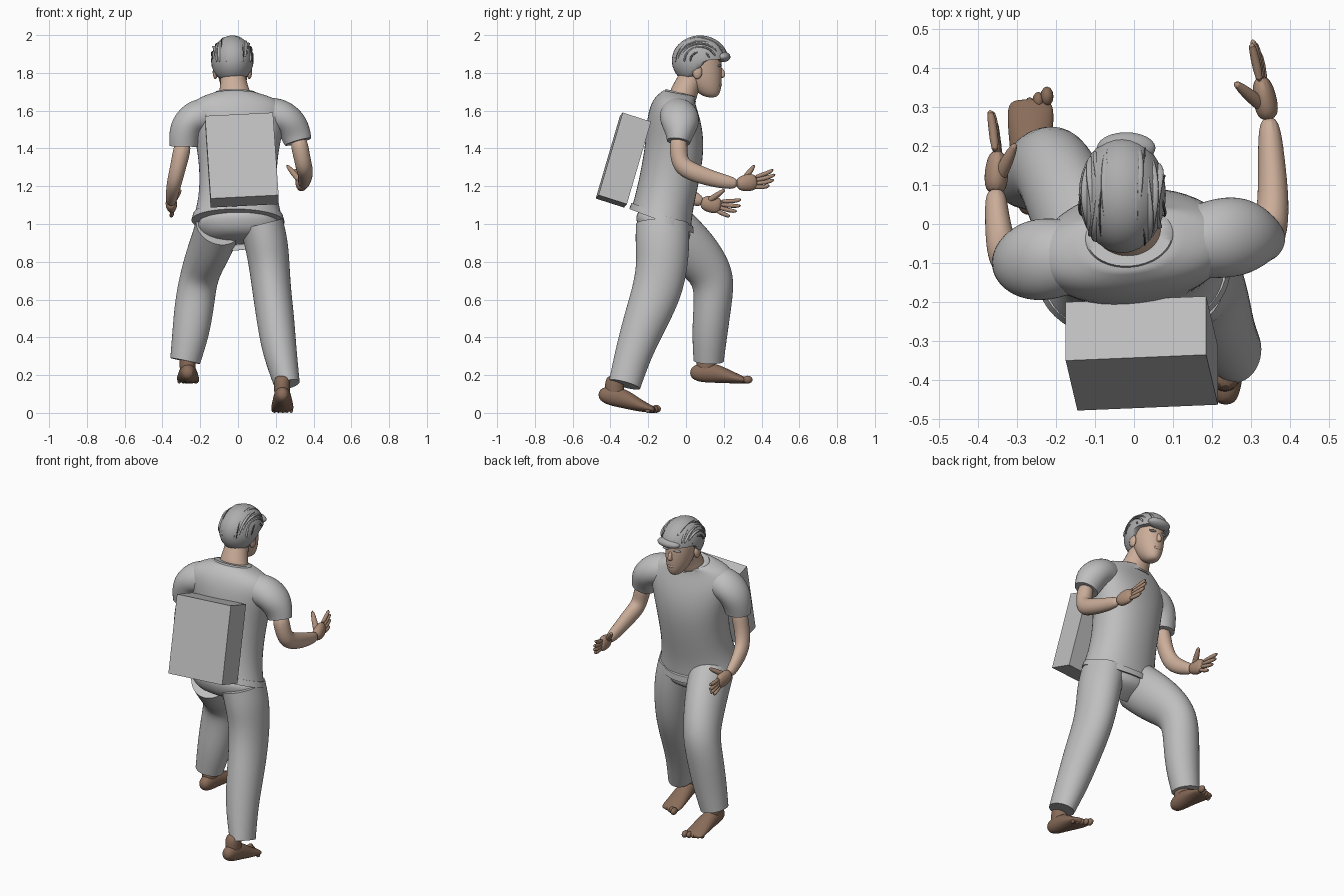
import bpy, bmesh, math
from mathutils import Vector, Matrix

if "Cube" in bpy.data.objects:
    bpy.data.objects.remove(bpy.data.objects["Cube"])


def material(name, rgb):
    m = bpy.data.materials.new(name)
    m.use_nodes = True
    m.diffuse_color = (*rgb, 1)
    m.node_tree.nodes["Principled BSDF"].inputs["Base Color"].default_value = (*rgb, 1)
    return m


CLOTH = material("grey cloth", (0.52, 0.52, 0.52))
BOX = material("grey box", (0.52, 0.52, 0.52))
HAIR = material("grey hair", (0.42, 0.42, 0.42))
DARK = material("dark hair strand", (0.10, 0.10, 0.10))
SKIN = material("light skin", (0.60, 0.42, 0.32))
HAND = material("hand skin", (0.42, 0.27, 0.19))
FOOT = material("foot skin", (0.25, 0.15, 0.10))


def finish(name, bm, mat, levels=0, smooth=True):
    bmesh.ops.recalc_face_normals(bm, faces=bm.faces[:])
    me = bpy.data.meshes.new(name)
    bm.to_mesh(me)
    bm.free()
    me.materials.append(mat)
    ob = bpy.data.objects.new(name, me)
    bpy.context.collection.objects.link(ob)
    if smooth:
        bpy.ops.object.select_all(action="DESELECT")
        ob.select_set(True)
        bpy.context.view_layer.objects.active = ob
        bpy.ops.object.shade_smooth_by_angle(angle=math.radians(65))
    if levels:
        mod = ob.modifiers.new("smooth", "SUBSURF")
        mod.levels = mod.render_levels = levels
    return ob


def loft(name, rings, mat, side=(1, 0, 0), sharp=False, n=12, levels=2, power=1.0):
    """Skin elliptical rings (x, y, z, r_side, r_other[, lean]) along their path."""
    bm = bmesh.new()
    crease = bm.edges.layers.float.new("crease_edge")
    pts = [Vector(r[:3]) for r in rings]
    loops = []
    for i, r in enumerate(rings):
        t = pts[min(i + 1, len(pts) - 1)] - pts[max(i - 1, 0)]
        if len(r) > 5:
            t = Vector((0, r[5], 1))
        t.normalize()
        s = Vector(side)
        s = (s - t * s.dot(t)).normalized()
        o = t.cross(s)
        loop = []
        for k in range(n):
            a = 2 * math.pi * (k + 0.5) / n
            c, d = math.cos(a), math.sin(a)
            c = math.copysign(abs(c) ** power, c)
            d = math.copysign(abs(d) ** power, d)
            loop.append(bm.verts.new(pts[i] + 1.045 * (s * c * r[3] + o * d * r[4])))
        loops.append(loop)
    for a, b in zip(loops, loops[1:]):
        for k in range(n):
            bm.faces.new((a[k], a[(k + 1) % n], b[(k + 1) % n], b[k]))
    for loop in (loops[0], loops[-1]):
        f = bm.faces.new(loop)
        if sharp:
            for e in f.edges:
                e[crease] = 1
    return finish(name, bm, mat, levels)


def ball(name, centre, radii, mat, shape=None, seg=24):
    bm = bmesh.new()
    bmesh.ops.create_uvsphere(bm, u_segments=seg, v_segments=seg * 2 // 3, radius=1)
    for v in bm.verts:
        v.co = Vector(c + r * p for c, r, p in zip(centre, radii, v.co))
        if shape:
            shape(v.co)
    return finish(name, bm, mat)


# Shirt body, collar and sash, turned slightly so the +x shoulder leads
turn = (1, 0.12, 0)
loft("shirt", [
    (0.0, -0.13, 1.03, .235, .165, .38), (0.0, -0.115, 1.12, .21, .155, .30),
    (0.0, -0.085, 1.25, .20, .155, .2), (0.0, -0.06, 1.40, .215, .155, .12),
    (0.0, -0.06, 1.52, .245, .145, .1), (0.0, -0.065, 1.605, .265, .125, .1),
    (-0.005, -0.06, 1.665, .215, .10, .1), (-0.012, -0.035, 1.69, .12, .085, .2)],
    CLOTH, turn, sharp=True, power=0.9)
loft("collar", [(-0.012, -0.033, 1.665, .125, .088, .25), (-0.012, -0.03, 1.695, .11, .08, .25)],
     CLOTH, turn, sharp=True)
loft("sash", [(0.0, -0.13, 1.015, .248, .182, .38), (0.0, -0.125, 1.05, .238, .174, .38)],
     CLOTH, turn, sharp=True)

# Sleeves
loft("left_sleeve", [
    (0.14, -0.05, 1.575, .09, .095), (0.225, -0.035, 1.575, .105, .095),
    (0.285, -0.03, 1.53, .10, .088), (0.308, -0.035, 1.47, .072, .08),
    (0.318, -0.04, 1.435, .062, .072)], CLOTH, (0, 1, 0), sharp=True)
loft("right_sleeve", [
    (-0.14, -0.08, 1.575, .09, .095), (-0.225, -0.09, 1.57, .108, .095),
    (-0.275, -0.095, 1.52, .10, .088), (-0.287, -0.10, 1.45, .08, .08),
    (-0.288, -0.10, 1.41, .07, .074)], CLOTH, (0, 1, 0), sharp=True)

# Bare arms
loft("left_arm", [
    (0.315, -0.04, 1.47, .05, .05), (0.337, -0.04, 1.36, .043, .047),
    (0.35, -0.02, 1.30, .044, .052), (0.358, 0.06, 1.265, .04, .048),
    (0.352, 0.17, 1.23, .034, .04), (0.345, 0.28, 1.21, .027, .032)], SKIN)
loft("right_arm", [
    (-0.285, -0.10, 1.45, .05, .05), (-0.31, -0.105, 1.33, .043, .046),
    (-0.335, -0.085, 1.23, .04, .05), (-0.345, -0.03, 1.18, .036, .046),
    (-0.352, 0.03, 1.14, .03, .038), (-0.355, 0.09, 1.112, .026, .03)], SKIN)


# Hands: palm, four fingers fanned between first and last tip, and a thumb
def hand(side, wrist, knuckle, first, last, thumb):
    w, k, f, l, t = map(Vector, (wrist, knuckle, first, last, thumb))
    loft(side + "_palm", [(*w, .025, .03), (*w.lerp(k, .45), .033, .047),
                          (*w.lerp(k, 1.05), .022, .044)], HAND)
    spread = (f - l).normalized()
    for i in range(4):
        tip = f.lerp(l, i / 3) + (k - w).normalized() * (.018 if i in (1, 2) else 0)
        base = k + spread * (.033 - .022 * i)
        mid = base.lerp(tip, .5) + Vector((0, .006, -.006))
        loft(f"{side}_finger_{i + 1}", [(*base.lerp(w, .2), .012, .012), (*mid, .0125, .0125),
                                       (*tip, .009, .009)], HAND, n=8, levels=1)
    root = w.lerp(k, .25)
    loft(side + "_thumb", [(*root, .018, .02), (*root.lerp(t, .55), .017, .018),
                           (*t, .009, .009)], HAND, (0, 0, 1), n=8, levels=1)


hand("left", (0.346, 0.265, 1.21), (0.325, 0.375, 1.225),
     (0.30, 0.465, 1.29), (0.318, 0.445, 1.205), (0.255, 0.365, 1.315))
hand("right", (-0.355, 0.075, 1.115), (-0.35, 0.185, 1.095),
     (-0.37, 0.295, 1.13), (-0.355, 0.235, 1.04), (-0.302, 0.21, 1.185))

# Trousers
loft("hips", [(0.0, -0.125, 1.06, .20, .145, .3), (0.005, -0.12, 0.98, .228, .15, .2),
              (0.01, -0.105, 0.91, .18, .125, .1), (0.02, -0.09, 0.87, .07, .07)], CLOTH)
loft("left_trouser_leg", [
    (.125, -.125, 1.0, .115, .14), (.15, -.125, .90, .115, .143), (.165, -.125, .79, .108, .136),
    (.178, -.15, .65, .102, .132), (.198, -.21, .50, .10, .118),
    (.218, -.275, .33, .092, .098), (.26, -.325, .15, .068, .085)], CLOTH, sharp=True)
loft("right_trouser_leg", [
    (-.105, -.10, .99, .12, .14), (-.135, -.01, .90, .115, .142), (-.175, .08, .81, .108, .13),
    (-.21, .15, .71, .10, .115), (-.23, .142, .58, .105, .10),
    (-.25, .125, .42, .098, .094), (-.28, .12, .275, .08, .08)], CLOTH, sharp=True)


# Bare feet: heel-to-ball loft, ankle and toes; lift raises the heel
def foot(side, x, y, z, lift, inner):
    def up(d):
        return z + lift * max(0, 1 - d / .25)
    body = [(0, .05, .025, .025), (.05, .055, .042, .052), (.13, .055, .048, .053),
            (.22, .032, .058, .032), (.28, .02, .06, .02), (.30, .016, .045, .012)]
    loft(side + "_foot", [(x, y + d, up(d) + h, a, b, ) for d, h, a, b in body], FOOT)
    loft(side + "_ankle", [(x, y + .09, up(.09) + .04, .042, .055),
                           (x - .003, y + .085, up(.09) + .10, .042, .05),
                           (x, y + .09, up(.09) + .17, .045, .05)], FOOT)
    for i in range(5):
        r = .021 - .0022 * i
        ball(f"{side}_toe_{i + 1}", (x + inner * (.042 - .022 * i), y + .307 - .011 * i, up(.3) + r),
             (r * .8, r * 1.2, r), FOOT, seg=12)


foot("left", .235, -.465, 0.0, .05, -1)
foot("right", -.265, .02, .155, 0.005, 1)

# Neck, head, nose, ears, brow
loft("neck", [(-.012, -.025, 1.65, .10, .078, .3), (-.018, -.01, 1.70, .08, .07, .4),
              (-.025, .025, 1.77, .066, .066, .4), (-.03, .06, 1.85, .06, .06, .4)], SKIN)
loft("head", [(-.022, .135, 1.668, .025, .03, 0), (-.023, .118, 1.70, .052, .066, 0),
              (-.027, .098, 1.76, .076, .092, 0), (-.03, .085, 1.84, .086, .105, 0),
              (-.03, .08, 1.92, .085, .10, 0), (-.03, .08, 1.975, .045, .05, 0)], SKIN)
loft("nose", [(-.025, .182, 1.83, .009, .012, 0), (-.024, .192, 1.795, .014, .02, 0),
              (-.024, .188, 1.772, .016, .016, 0)], SKIN, n=8)
ball("mouth", (-.023, .176, 1.735), (.028, .014, .011), SKIN, seg=12)
for s, word in ((1, "left"), (-1, "right")):
    ball(word + "_ear", (-.03 + s * .09, .06, 1.805), (.014, .026, .038), SKIN, seg=12)
    ball(word + "_brow", (-.026 + s * .035, .178, 1.838), (.026, .012, .007), HAIR, seg=12)


# Hair cap with a raised hairline over the face, plus combed locks
def hairline(co):
    t = min(max((co.y - .02) / .09, 0), 1)
    co.z = max(co.z, 1.765 + .105 * t)


C, R = (-.03, .075, 1.865), (.112, .15, .133)
ball("hair", C, R, HAIR, hairline, seg=32)
for i in range(17):
    u = -1 + 2 * i / 16
    c = math.sqrt(1 - (.93 * u) ** 2)
    path = []
    for j in range(9):
        a = math.radians(18 + j * 21)
        sway = u * .93 + .06 * math.sin(j * .9 + i * 1.7)
        r = .011 if i % 4 else .004
        path.append((C[0] + R[0] * sway, C[1] + R[1] * c * math.cos(a) * .97,
                     C[2] + R[2] * c * math.sin(a) * .97, r * (.4 if j in (0, 8) else 1), .006))
    loft(f"hair_lock_{i + 1}", path, HAIR if i % 4 else DARK, n=6, levels=1)
ball("fringe", (-.02, .195, 1.885), (.075, .04, .028), HAIR)

# Box carried on the back, built from one corner and its three edge directions
corner = Vector((-.175, -.35, 1.572))
u, v, w = Vector((.36, .015, .018)), Vector((.03, -.128, -.437)), Vector((0, .15, -.048))
basis = Matrix((u, v, w)).transposed().to_4x4()
bm = bmesh.new()
bmesh.ops.create_cube(bm, size=1, matrix=Matrix.Translation(corner + (u + v + w) / 2) @ basis)
finish("back_box", bm, BOX, smooth=False)
